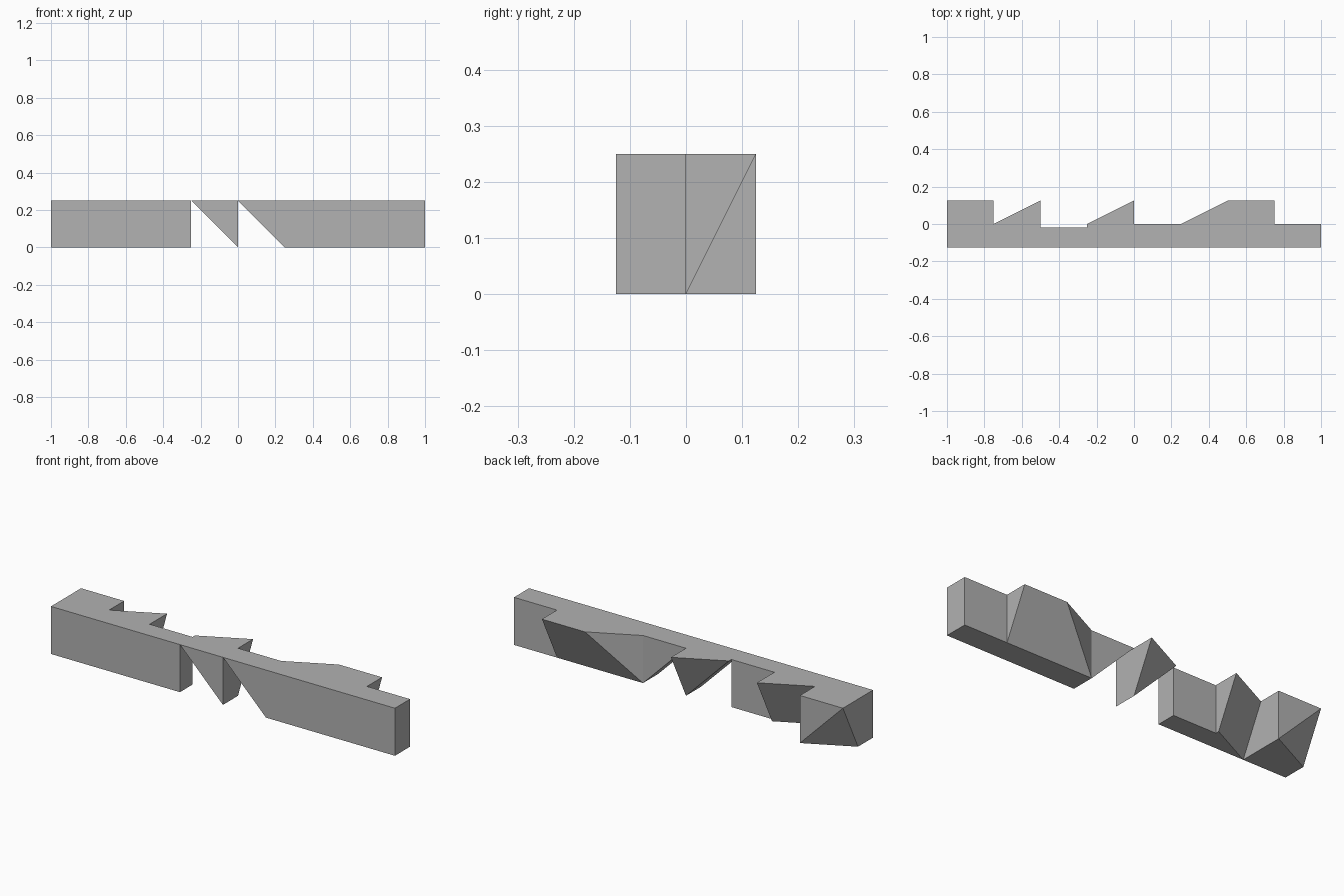
import bpy
import bmesh

default = bpy.data.objects.get("Cube")
if default:
    bpy.data.objects.remove(default, do_unlink=True)

# Single grey material
grey = bpy.data.materials.new("plain grey")
grey.use_nodes = True
colour = (0.445, 0.445, 0.445, 1)
grey.diffuse_color = colour
grey.node_tree.nodes["Principled BSDF"].inputs["Base Color"].default_value = colour

# Shared levels: depth (front, middle, back), height (floor, top), module width
FRONT, MIDDLE, BACK = -0.125, 0.0, 0.125
THIN = -0.02
FLOOR, TOP = 0.0, 0.25
MODULE = 0.25


def section(top_depth, floor_depth=None):
    """Cross-section running from the front plane back to the given depths."""
    points = [(FRONT, TOP), (top_depth, TOP)]
    if floor_depth is not None:
        points += [(FRONT, FLOOR), (floor_depth, FLOOR)]
    return points


def block(name, start, end, left, right):
    """Convex solid spanning two cross-sections; start and end count modules."""
    bm = bmesh.new()
    for step, points in ((start, left), (end, right)):
        for y, z in points:
            bm.verts.new((step * MODULE, y, z))
    bmesh.ops.remove_doubles(bm, verts=bm.verts, dist=1e-5)
    result = bmesh.ops.convex_hull(bm, input=bm.verts)
    spare = [g for g in result["geom_interior"] if isinstance(g, bmesh.types.BMVert)]
    bmesh.ops.delete(bm, geom=spare, context="VERTS")
    bmesh.ops.dissolve_limit(bm, angle_limit=0.01, verts=bm.verts, edges=bm.edges)
    bmesh.ops.recalc_face_normals(bm, faces=bm.faces)
    mesh = bpy.data.meshes.new(name)
    bm.to_mesh(mesh)
    bm.free()
    mesh.materials.append(grey)
    obj = bpy.data.objects.new(name, mesh)
    bpy.context.collection.objects.link(obj)
    return obj


full = section(MIDDLE, MIDDLE)
edge_only = section(MIDDLE)            # top edge where a ramp runs out
sloped = section(BACK, MIDDLE)         # back leans outward towards the top

# Right end: corner block with one cut-off lower corner
block("corner_block", -4, -3, sloped, section(BACK, BACK))
# Block with a slanted, leaning back
block("slanted_block", -3, -2, section(MIDDLE, FRONT), sloped)
# Thin wall
block("thin_wall", -2, -1, section(THIN, THIN), section(THIN, THIN))
# Hanging ramp pointing down towards the middle
block("hanging_ramp", -1, 0, edge_only, sloped)
# Ramp and straight rail on the left half
block("rail_ramp", 0, 1, edge_only, full)
block("rail", 1, 4, full, full)
# Leaning wedge on the back of the rail: tapered part, then even part
wedge = [(MIDDLE, FLOOR), (MIDDLE, TOP), (BACK, TOP)]
block("wedge_taper", 1, 2, [(MIDDLE, FLOOR), (MIDDLE, TOP)], wedge)
block("wedge", 2, 3, wedge, wedge)
